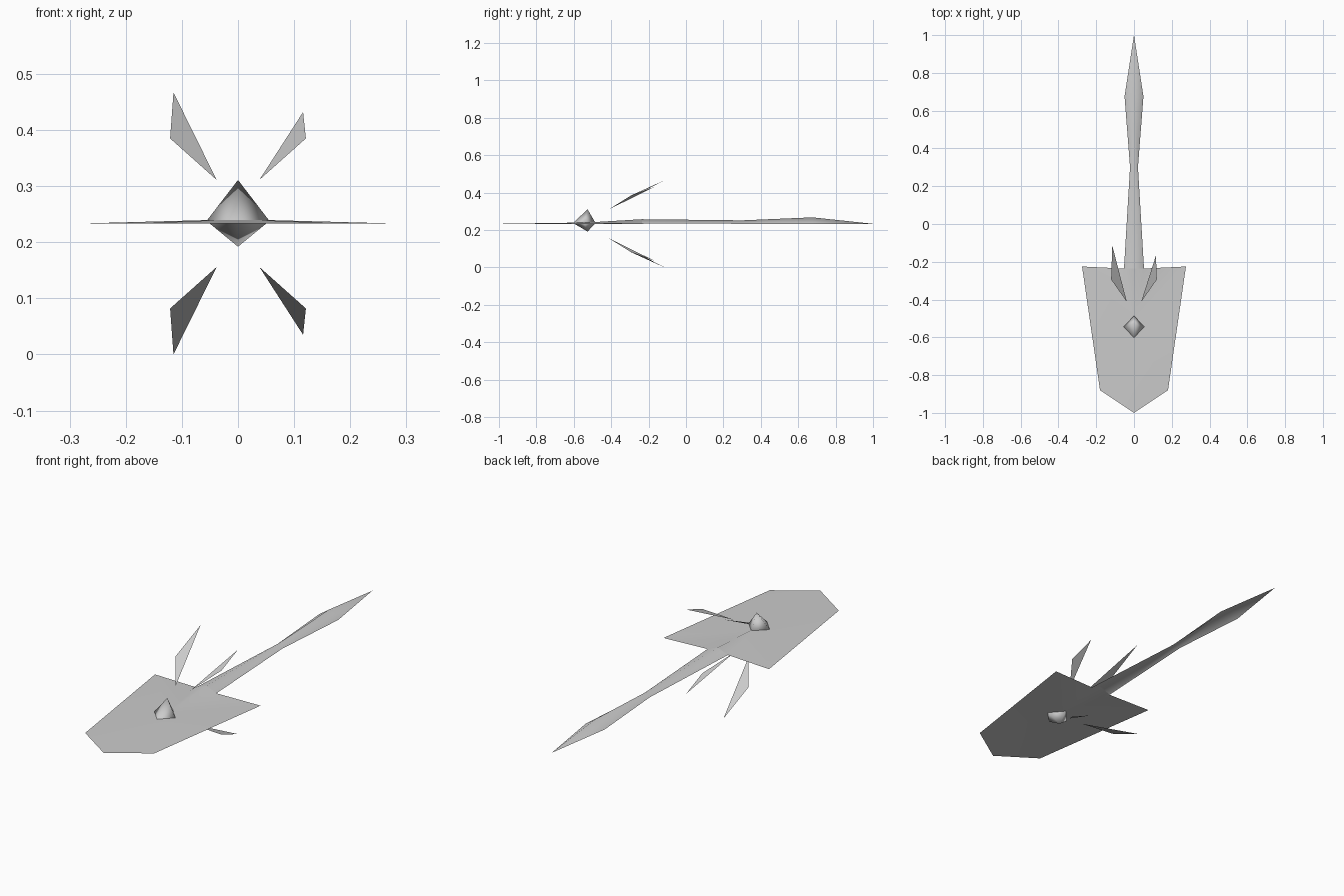
import bpy, math

cube = bpy.data.objects.get("Cube")
if cube:
    bpy.data.objects.remove(cube, do_unlink=True)

MID = 0.2335  # height of the flat blade plane

grey = bpy.data.materials.new("plain grey")
grey.use_nodes = True
COLOUR = (0.6, 0.6, 0.6, 1.0)
grey.diffuse_color = COLOUR
grey.node_tree.nodes["Principled BSDF"].inputs["Base Color"].default_value = COLOUR


def build(name, verts, faces, mirror=False, smooth=None):
    """Mesh object, optionally mirrored across x and smoothed below an angle."""
    mesh = bpy.data.meshes.new(name)
    mesh.from_pydata(verts, [], faces)
    mesh.materials.append(grey)
    mesh.update()
    obj = bpy.data.objects.new(name, mesh)
    bpy.context.collection.objects.link(obj)
    if mirror:
        obj.modifiers.new("mirror", 'MIRROR').merge_threshold = 0.0005
    if smooth:
        bpy.ops.object.select_all(action='DESELECT')
        obj.select_set(True)
        bpy.context.view_layer.objects.active = obj
        bpy.ops.object.shade_smooth_by_angle(angle=math.radians(smooth))
    return obj


# Blade: half a thin shell rising to a central ridge, mirrored
build("blade",
      [(0, -1, MID), (0.18, -0.88, MID), (0.275, -0.225, MID),
       (0.053, -0.236, MID + 0.003), (0, -0.236, 0.258), (0, -0.52, 0.241)],
      [(0, 1, 5), (1, 2, 5), (2, 3, 5), (3, 4, 5)], mirror=True, smooth=85)

# Handle: ridged shell through stations of (y, half width, ridge height)
stations = [(-0.236, 0.053, 0.258), (0.3, 0.021, 0.252), (0.676, 0.05, 0.268)]
verts, faces = [], []
for i, (y, half, ridge) in enumerate(stations):
    z = MID + 0.003 if i == 0 else MID
    verts += [(half, y, z), (0, y, ridge)]
    if i:
        faces.append((2 * i - 2, 2 * i, 2 * i + 1, 2 * i - 1))
verts.append((0, 1, MID))
faces.append((4, 6, 5))
build("handle", verts, faces, mirror=True, smooth=85)

# Gem: tall four-sided point above the blade, shorter one below
girdle = [(0, -0.604, 0.238), (0.056, -0.545, 0.238),
          (0, -0.484, 0.238), (-0.056, -0.545, 0.238)]
gem_faces = []
for i in range(4):
    j = (i + 1) % 4
    gem_faces += [(i, j, 4), (j, i, 5)]
build("gem", girdle + [(0, -0.526, 0.311), (0, -0.526, 0.192)], gem_faces, smooth=85)

# Floating fins: single triangles, the right pair longer than the left
fins = {
    "right": [(-0.038, -0.412, 0.311), (-0.121, -0.294, 0.385), (-0.115, -0.114, 0.467)],
    "left": [(0.038, -0.412, 0.311), (0.121, -0.294, 0.385), (0.116, -0.167, 0.432)],
}
for side, pts in fins.items():
    for level in ("upper", "lower"):
        up = level == "upper"
        p = [(x, y, z if up else 2 * MID - z) for x, y, z in pts]
        fin = build(f"{level}_{side}_fin", p, [(0, 1, 2)])
        if (fin.data.polygons[0].normal.z > 0) != up:
            fin.data.flip_normals()
